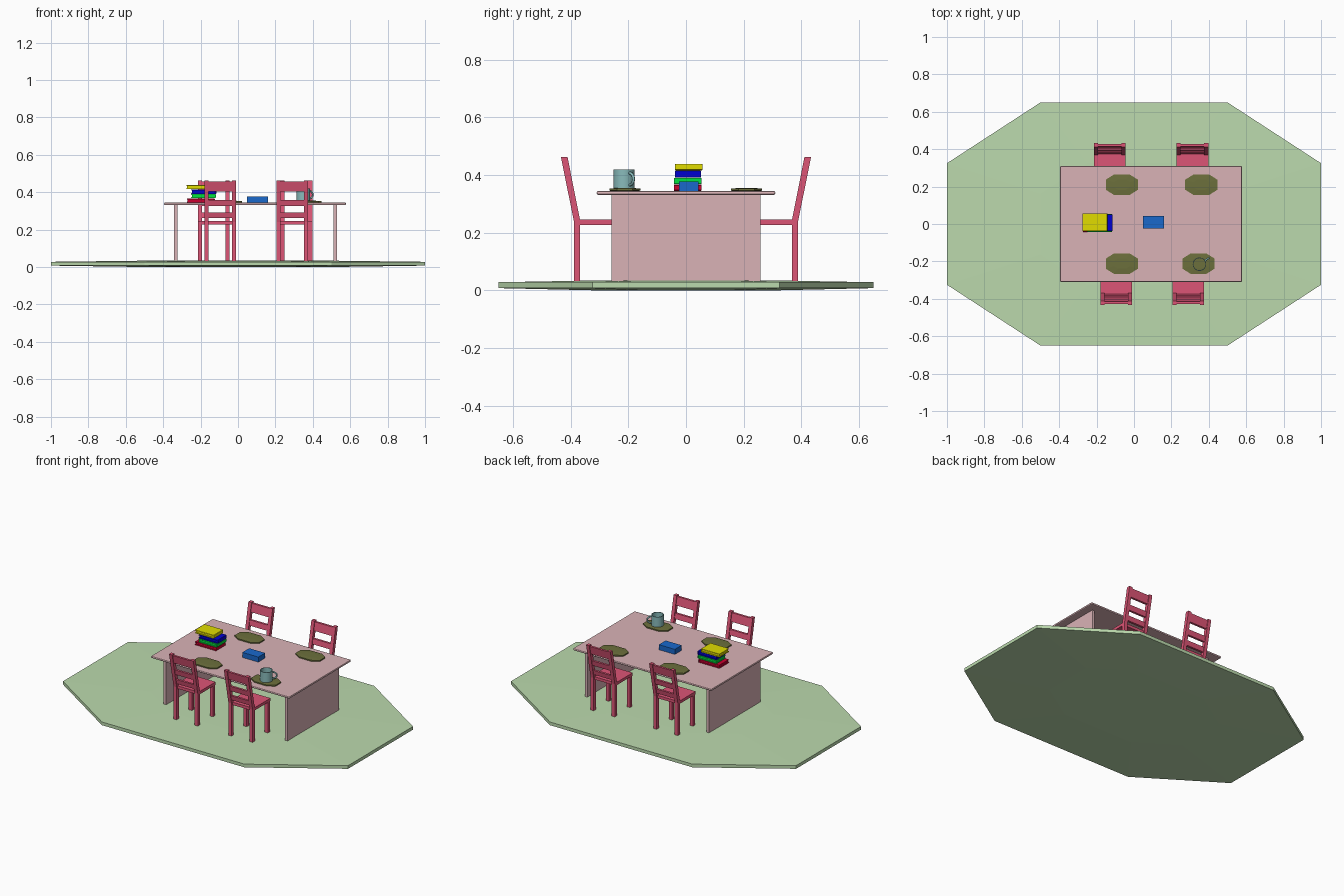
import bpy, bmesh, math
from mathutils import Vector

if "Cube" in bpy.data.objects:
    bpy.data.objects.remove(bpy.data.objects["Cube"])

MATS = {}
COLOURS = {
    "rug_green": (0.50, 0.70, 0.42), "table_pink": (0.70, 0.45, 0.47),
    "chair_rose": (0.72, 0.09, 0.18), "plate_olive": (0.15, 0.16, 0.045),
    "mug_teal": (0.25, 0.50, 0.50), "box_blue": (0.01, 0.14, 0.60),
    "red": (0.6, 0.0, 0.03), "green": (0.0, 0.75, 0.05),
    "blue": (0.0, 0.0, 0.65), "yellow": (0.75, 0.72, 0.0),
}
for key, c in COLOURS.items():
    MATS[key] = bpy.data.materials.new(key)
    MATS[key].diffuse_color = (*c, 1)


def finish(bm, name, mat, bevel=0, segments=2):
    bmesh.ops.recalc_face_normals(bm, faces=bm.faces)
    me = bpy.data.meshes.new(name)
    bm.to_mesh(me)
    bm.free()
    ob = bpy.data.objects.new(name, me)
    bpy.context.collection.objects.link(ob)
    me.materials.append(MATS[mat])
    if bevel:
        m = ob.modifiers.new("bevel", "BEVEL")
        m.width, m.segments = bevel, segments
    return ob


def add_box(bm, x0, x1, y0, y1, z0, z1):
    vs = bmesh.ops.create_cube(bm, size=1)["verts"]
    for v in vs:
        v.co = Vector(((x0 + x1) / 2 + v.co.x * (x1 - x0),
                       (y0 + y1) / 2 + v.co.y * (y1 - y0),
                       (z0 + z1) / 2 + v.co.z * (z1 - z0)))


def add_profile(bm, pts, x0, x1):
    """Extrude a (y, z) outline along x."""
    f = bm.faces.new([bm.verts.new((x0, y, z)) for y, z in pts])
    ext = bmesh.ops.extrude_face_region(bm, geom=[f])["geom"]
    for v in ext:
        if isinstance(v, bmesh.types.BMVert):
            v.co.x = x1


def box(name, mat, *dims, bevel=0):
    bm = bmesh.new()
    add_box(bm, *dims)
    return finish(bm, name, mat, bevel)


def octagon_pad(name, mat, cx, cy, rx, ry, z0, z1):
    """Chamfered slab, gently swollen towards the middle."""
    h = z1 - z0
    outline = [(1, -.5), (1, .5), (.5, 1), (-.5, 1), (-1, .5), (-1, -.5), (-.5, -1), (.5, -1)]
    bm = bmesh.new()
    rings = [[bm.verts.new((cx + rx * s * x, cy + ry * s * y, z0 + h * t)) for x, y in outline]
             for s, t in ((.5, 0), (1, .22), (1, .82), (.5, 1))]
    for a, b in zip(rings, rings[1:]):
        for i in range(8):
            j = (i + 1) % 8
            bm.faces.new((a[i], a[j], b[j], b[i]))
    bm.faces.new(rings[0])
    bm.faces.new(rings[-1])
    return finish(bm, name, mat)


def chair(name, cx, side):
    """side -1: chair at the front, +1: chair at the back."""
    bm = bmesh.new()
    w, t = 0.085, 0.022

    def lean(z):  # outer y of the leaning back at height z
        return -0.389 - 0.045 * (z - 0.24) / 0.222

    # rear legs running into leaning posts, and front legs
    for x in (-w, w - t):
        add_profile(bm, [(-0.389, .03), (-0.367, .03), (-0.367, .24), (-0.411, .462),
                         (-0.434, .462), (-0.389, .24)], x, x + t)
        add_box(bm, x, x + t, -0.237, -0.215, .03, .23)
    # seat
    add_box(bm, -w, w, -0.38, -0.21, .227, .245)
    # back slats
    for z0, z1 in ((.404, .456), (.325, .358), (.262, .292)):
        add_profile(bm, [(lean(z0) + .004, z0), (lean(z0) + .018, z0),
                         (lean(z1) + .018, z1), (lean(z1) + .004, z1)], -w + .01, w - .01)
    for v in bm.verts:
        v.co.x += cx
        v.co.y *= -side
    finish(bm, name, "chair_rose")


def book(name, mat, x0, x1, y0, y1, z0, z1):
    """Two covers, a spine and an inset page block."""
    c = 0.006
    box(name + "_pages", mat, x0 + .003, x1 - .004, y0 + .004, y1 - .004, z0 + .003, z1 - .003)
    box(name + "_lower_cover", mat, x0, x1, y0, y1, z0, z0 + c, bevel=.002)
    box(name + "_upper_cover", mat, x0, x1, y0, y1, z1 - c, z1, bevel=.002)
    box(name + "_spine", mat, x1 - .005, x1 + .002, y0, y1, z0 + .002, z1 - .002, bevel=.002)


# rug
octagon_pad("rug", "rug_green", 0, 0, 1, .65, 0, .034)

# table
box("table_top", "table_pink", -.395, .577, -.31, .31, .331, .345, bevel=.006)
for label, x in (("left", -.333), ("right", .52)):
    box("table_panel_" + label, "table_pink", x - .009, x + .009, -.258, .258, .03, .335)

# chairs
for i, (x, s) in enumerate(((-.095, -1), (.29, -1), (-.13, 1), (.312, 1))):
    chair(f"chair_{i + 1}", x, s)

# plates
for i, (x, y) in enumerate(((-.065, .21), (.36, .21), (-.065, -.212), (.345, -.212))):
    octagon_pad(f"plate_{i + 1}", "plate_olive", x, y, .086, .054, .343, .355)

# books and small box
book("red_book", "red", -.272, -.125, -.042, .054, .345, .367)
book("green_book", "green", -.25, -.12, -.042, .054, .368, .390)
book("blue_book", "blue", -.25, -.117, -.038, .052, .391, .415)
book("yellow_book", "yellow", -.275, -.145, -.038, .057, .416, .439)
box("small_box", "box_blue", .048, .16, -.025, .043, .345, .377)

# mug body: open hollow wall
mx, my, n = .35, -.215, 32
bm = bmesh.new()
loops = [[bm.verts.new((mx + r * math.cos(2 * math.pi * i / n),
                        my + r * math.sin(2 * math.pi * i / n), z)) for i in range(n)]
         for r, z in ((.036, .352), (.036, .419), (.032, .419), (.032, .352))]
for k in range(4):
    a, b = loops[k], loops[(k + 1) % 4]
    for i in range(n):
        j = (i + 1) % n
        bm.faces.new((a[i], a[j], b[j], b[i]))
mug = finish(bm, "mug", "mug_teal")
bpy.context.view_layer.objects.active = mug
mug.select_set(True)
bpy.ops.object.shade_smooth_by_angle()

# mug handle: bent round bar
cu = bpy.data.curves.new("mug_handle", "CURVE")
cu.dimensions, cu.bevel_depth, cu.bevel_resolution = "3D", .005, 2
sp = cu.splines.new("POLY")
sp.points.add(10)
d = (.83, .55)
for i, p in enumerate(sp.points):
    a = math.pi * (i / 10 - .5)
    r = .034 + .026 * math.cos(a)
    p.co = (mx + d[0] * r, my + d[1] * r, .386 + .021 * math.sin(a), 1)
cu.materials.append(MATS["mug_teal"])
bpy.context.collection.objects.link(bpy.data.objects.new("mug_handle", cu))

for m in bpy.data.materials:
    if m.users and not m.is_grease_pencil:
        m.use_nodes = True
        m.node_tree.nodes["Principled BSDF"].inputs["Base Color"].default_value = m.diffuse_color
